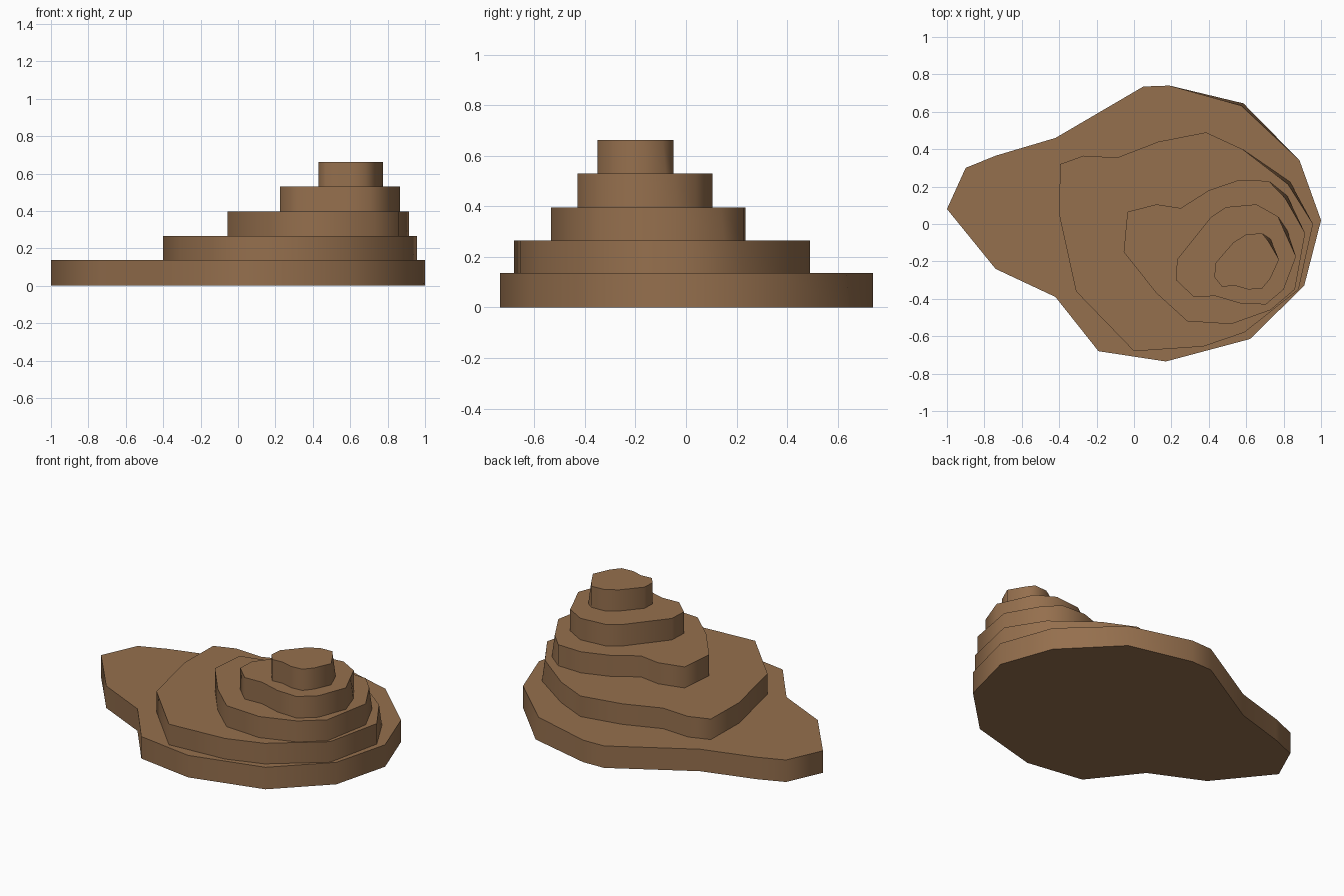
import bpy, bmesh, math

if "Cube" in bpy.data.objects:
    bpy.data.objects.remove(bpy.data.objects["Cube"])

brown = bpy.data.materials.new("earth brown")
brown.diffuse_color = (0.30, 0.16, 0.075, 1)
brown.use_nodes = True
brown.node_tree.nodes["Principled BSDF"].inputs["Base Color"].default_value = brown.diffuse_color


def terrace(name, outline, z0, z1, corner):
    """Extrude a contour outline; one back-right corner leans in slightly at the top."""
    bm = bmesh.new()
    low = [bm.verts.new((x, y, z0)) for x, y in outline]
    high = []
    for i, (x, y) in enumerate(outline):
        d = 0.012 if i == corner else 0
        high.append(bm.verts.new((x - d, y - d, z1)))
    bm.faces.new(low)
    bm.faces.new(high)
    n = len(outline)
    for i in range(n):
        j = (i + 1) % n
        bm.faces.new((low[i], low[j], high[j], high[i]))
    bmesh.ops.recalc_face_normals(bm, faces=bm.faces)
    me = bpy.data.meshes.new(name)
    bm.to_mesh(me)
    bm.free()
    me.materials.append(brown)
    ob = bpy.data.objects.new(name, me)
    bpy.context.collection.objects.link(ob)
    # walls blend round the contour, rims stay sharp
    bpy.ops.object.select_all(action='DESELECT')
    ob.select_set(True)
    bpy.context.view_layer.objects.active = ob
    bpy.ops.object.shade_smooth_by_angle(angle=math.radians(75))


# contour outlines, clockwise from the left
base = [(-1, .08), (-.90, .30), (-.74, .365), (-.42, .46), (.05, .735), (.19, .74),
        (.585, .645), (.885, .34), (1, .02), (.91, -.33), (.62, -.615), (.17, -.735),
        (-.19, -.68), (-.42, -.39), (-.74, -.24)]
second = [(-.395, .32), (-.27, .365), (-.09, .355), (.13, .44), (.385, .49), (.58, .40),
          (.835, .225), (.957, 0), (.88, -.35), (.59, -.58), (.37, -.655), (0, -.68),
          (-.31, -.36), (-.40, .05)]
third = [(-.035, .065), (.12, .105), (.25, .085), (.40, .18), (.56, .235), (.72, .23),
         (.82, .15), (.915, -.05), (.86, -.35), (.73, -.46), (.52, -.535), (.285, -.52),
         (.12, -.37), (-.055, -.15)]
fourth = [(.23, -.19), (.41, .035), (.49, .09), (.655, .105), (.77, .04), (.82, -.035),
          (.866, -.175), (.80, -.35), (.705, -.43), (.57, -.425), (.435, -.385),
          (.32, -.39), (.225, -.30)]
summit = [(.435, -.21), (.53, -.10), (.60, -.055), (.685, -.05), (.73, -.08),
          (.775, -.19), (.73, -.29), (.685, -.345), (.61, -.35), (.54, -.33),
          (.47, -.335), (.43, -.285)]

# stack of terraces, each resting on the one below
heights = [0, .137, .265, .396, .53, .662]
tiers = [("base_terrace", base, 6), ("second_terrace", second, 6),
         ("third_terrace", third, 6), ("fourth_terrace", fourth, 5),
         ("summit_terrace", summit, 4)]
for k, (name, outline, corner) in enumerate(tiers):
    terrace(name, outline, heights[k], heights[k + 1], corner)
